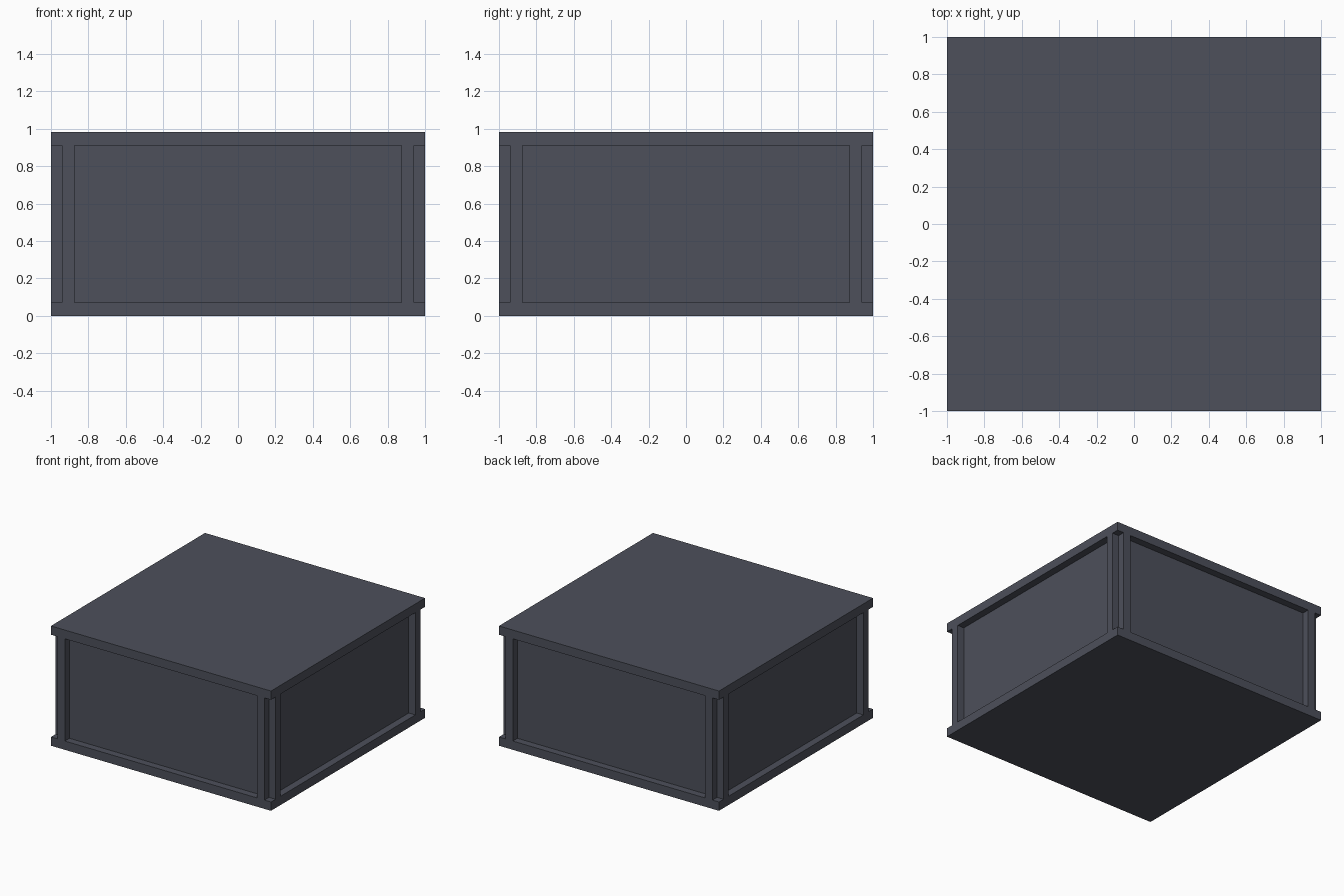
import bpy
from mathutils import Matrix, Vector
from math import pi

if "Cube" in bpy.data.objects:
    bpy.data.objects.remove(bpy.data.objects["Cube"])

HEIGHT = 0.984   # overall height
PLATE = 0.072    # thickness of the top and bottom plates
CORE = 0.94      # half width of the recessed body
POST_IN = 0.874  # inner edge of each post

slate = bpy.data.materials.new("slate grey")
slate.diffuse_color = (0.074, 0.080, 0.104, 1)
slate.use_nodes = True
slate.node_tree.nodes["Principled BSDF"].inputs["Base Color"].default_value = slate.diffuse_color


def box(name, lo, hi, turn=0.0):
    """Box between two corners, turned about the vertical axis."""
    lo, hi = Vector(lo), Vector(hi)
    bpy.ops.mesh.primitive_cube_add(size=1)
    obj = bpy.context.object
    obj.name = name
    obj.data.transform(Matrix.Rotation(turn, 4, 'Z')
                       @ Matrix.Translation((lo + hi) / 2)
                       @ Matrix.Diagonal((*(hi - lo), 1)))
    obj.data.materials.append(slate)
    return obj


# Bottom and top plates
box("bottom_plate", (-1, -1, 0), (1, 1, PLATE))
box("top_plate", (-1, -1, HEIGHT - PLATE), (1, 1, HEIGHT))

# Recessed body that forms the four side panels
box("body", (-CORE, -CORE, PLATE), (CORE, CORE, HEIGHT - PLATE))

# Two posts on every side, leaving a square notch at each corner
for side, label in enumerate(("front", "right", "back", "left")):
    for x0, x1, end in ((-CORE, -POST_IN, "a"), (POST_IN, CORE, "b")):
        box(f"{label}_post_{end}", (x0, -1, PLATE),
            (x1, -CORE + 0.02, HEIGHT - PLATE), side * pi / 2)
